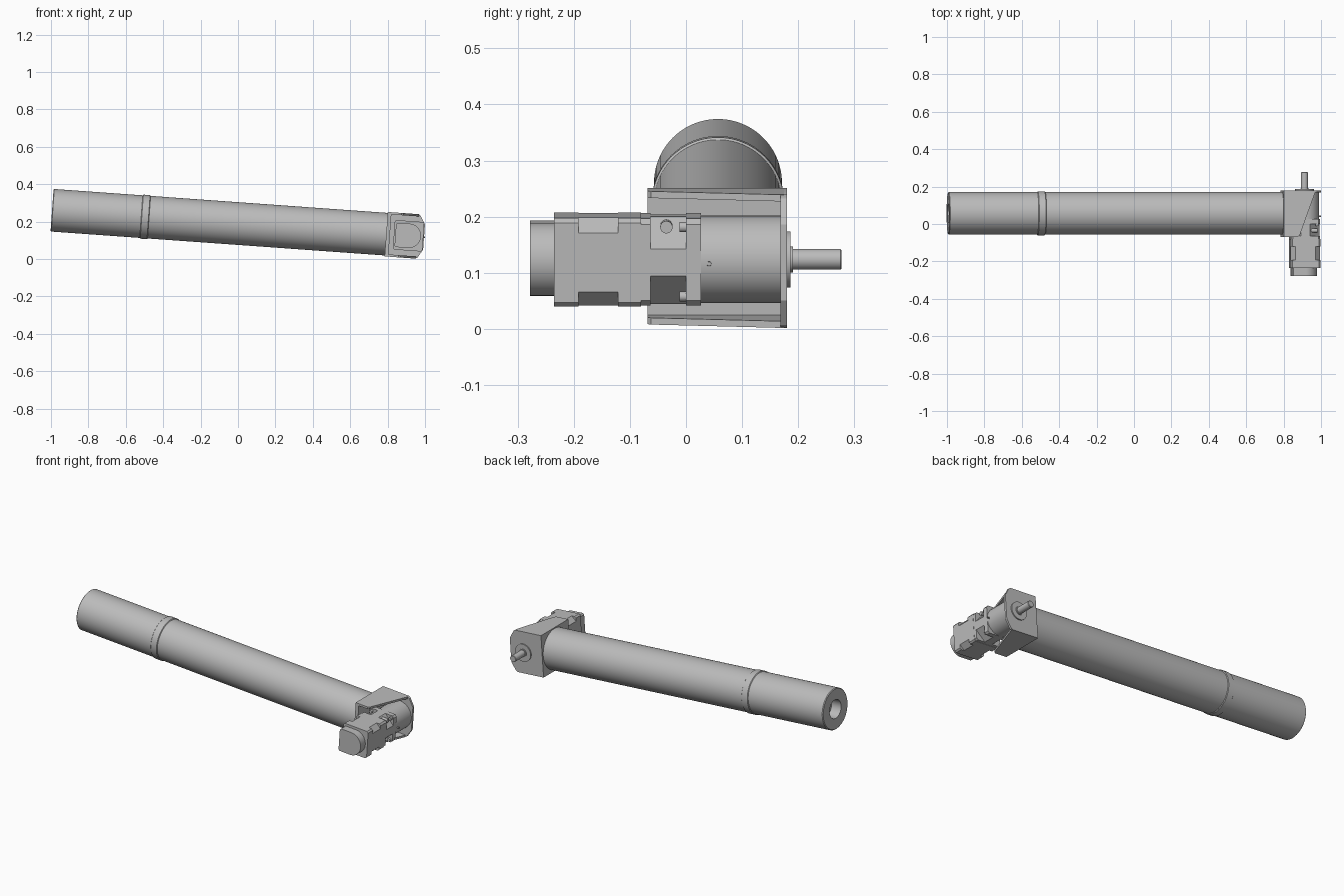
import bpy, bmesh, math
from mathutils import Matrix, Vector

cube = bpy.data.objects.get("Cube")
if cube:
    bpy.data.objects.remove(cube)

grey = bpy.data.materials.new("plain_grey")
grey.use_nodes = True
GREY = (0.5, 0.5, 0.5, 1)
grey.diffuse_color = GREY
grey.node_tree.nodes["Principled BSDF"].inputs["Base Color"].default_value = GREY

# Local frame: x along the tube, y along the motor and shaft, origin on the shaft axis
TILT = Matrix.Translation((0.912, 0, 0.124)) @ Matrix.Rotation(math.radians(4.1), 4, 'Y')
TUBE_Y = 0.057


def finish(name, bm, smooth=True):
    bmesh.ops.recalc_face_normals(bm, faces=bm.faces)
    bm.transform(TILT)
    mesh = bpy.data.meshes.new(name)
    bm.to_mesh(mesh)
    bm.free()
    mesh.materials.append(grey)
    ob = bpy.data.objects.new(name, mesh)
    bpy.context.collection.objects.link(ob)
    if smooth:
        bpy.ops.object.select_all(action='DESELECT')
        ob.select_set(True)
        bpy.context.view_layer.objects.active = ob
        bpy.ops.object.shade_smooth_by_angle(angle=math.radians(30))
    return ob


def prism(name, outline, start, end, axis='Y'):
    """Extrude an outline along y (points are x, z) or along z (points are x, y)."""
    bm = bmesh.new()
    if axis == 'Y':
        pts = [(a, start, b) for a, b in outline]
        step = (0, end - start, 0)
    else:
        pts = [(a, b, start) for a, b in outline]
        step = (0, 0, end - start)
    face = bm.faces.new([bm.verts.new(p) for p in pts])
    out = bmesh.ops.extrude_face_region(bm, geom=[face])
    bmesh.ops.translate(bm, vec=step, verts=[g for g in out["geom"] if isinstance(g, bmesh.types.BMVert)])
    return finish(name, bm)


def lathe(name, profile, axis, centre=(0, 0, 0), steps=64):
    """Spin (distance along axis, radius) points about the x or y axis."""
    bm = bmesh.new()
    if axis == 'X':
        verts = [bm.verts.new((d, 0, r)) for d, r in profile]
        direction = (1, 0, 0)
    else:
        verts = [bm.verts.new((0, d, r)) for d, r in profile]
        direction = (0, 1, 0)
    edges = [bm.edges.new(pair) for pair in zip(verts, verts[1:])]
    bmesh.ops.spin(bm, geom=verts + edges, cent=(0, 0, 0), axis=direction,
                   angle=math.tau, steps=steps)
    bmesh.ops.remove_doubles(bm, verts=bm.verts, dist=1e-5)
    bmesh.ops.translate(bm, vec=Vector(centre), verts=bm.verts)
    return finish(name, bm)


def octagon(half, cut):
    k = half - cut
    return [(half, -k), (half, k), (k, half), (-k, half),
            (-half, k), (-half, -k), (-k, -half), (k, -half)]


# Long tube with a bored end, and its collar
lathe("tube", [(-0.11, 0), (-0.11, 0.114), (-1.907, 0.114), (-1.911, 0.11),
               (-1.911, 0.052), (-1.85, 0.052), (-1.85, 0)], 'X', (0, TUBE_Y, 0), 96)
lathe("tube_collar", [(-1.434, 0.113), (-1.43, 0.118), (-1.394, 0.118), (-1.39, 0.113)],
      'X', (0, TUBE_Y, 0), 96)

# Bracket: base plate against the tube, back plate, and two slanted gussets
V = 0.119
prism("bracket_base", [(-0.12, -V), (-0.1, -V), (-0.1, V), (-0.12, V)], -0.069, 0.18)
prism("bracket_back", [(-0.11, -V), (0.045, -V), (0.056, -0.113), (0.083, -0.068),
                       (0.083, 0.068), (0.056, 0.113), (0.045, V), (-0.11, V)], 0.168, 0.18)
gusset = [(-0.115, -0.069), (-0.045, -0.069), (-0.035, -0.062), (0.047, 0.165),
          (0.047, 0.175), (-0.115, 0.175)]
prism("top_gusset", gusset, V - 0.012, V, 'Z')
prism("bottom_gusset", gusset, -V, -V + 0.012, 'Z')

# Gearbox: round housing, then square flanges with pockets at the corners
lathe("gearbox_housing", [(0.02, 0), (0.02, 0.078), (0.17, 0.078), (0.17, 0)], 'Y')
prism("gearbox_flange", octagon(0.078, 0.01), 0.0, 0.027)
prism("gearbox_neck", octagon(0.078, 0.054), -0.064, 0.001)
prism("gearbox_front_flange", octagon(0.078, 0.01), -0.081, -0.063)
lathe("housing_screw", [(-0.082, 0), (-0.082, 0.004), (-0.07, 0.004)], 'X', (0.159, 0.041, -0.002), 16)
for x in (-1, 1):
    for z in (-1, 1):
        lathe("flange_screw", [(-0.012, 0), (-0.012, 0.009), (0.002, 0.009)], 'Y',
              (x * 0.062, 0, z * 0.062), 16)
lathe("clamp_boss", [(0.0, 0), (0.0, 0.011), (0.045, 0.011), (0.045, 0)], 'X',
      (0.02, -0.035, 0.062), 24)

# Motor: square end flanges around a chamfered body
prism("motor_flange", octagon(0.079, 0.008), -0.121, -0.08)
prism("motor_body", octagon(0.079, 0.026), -0.193, -0.12)
prism("motor_front_flange", octagon(0.079, 0.008), -0.235, -0.192)

# Motor end cap: flat on one side, rounded on the other
arc = [(0.004 + 0.062 * math.cos(a), 0.065 * math.sin(a))
       for a in (math.radians(-90 + 7.5 * i) for i in range(25))]
prism("motor_end_cap", arc + [(-0.064, 0.065), (-0.071, 0.058), (-0.071, -0.058), (-0.064, -0.065)],
      -0.278, -0.234)

# Output shaft and its seat on the back plate
lathe("shaft_seat", [(0.178, 0.05), (0.186, 0.05), (0.186, 0.023), (0.191, 0.023), (0.191, 0)], 'Y')
lathe("output_shaft", [(0.185, 0.0185), (0.275, 0.0185), (0.277, 0.0165), (0.277, 0)], 'Y', steps=40)
